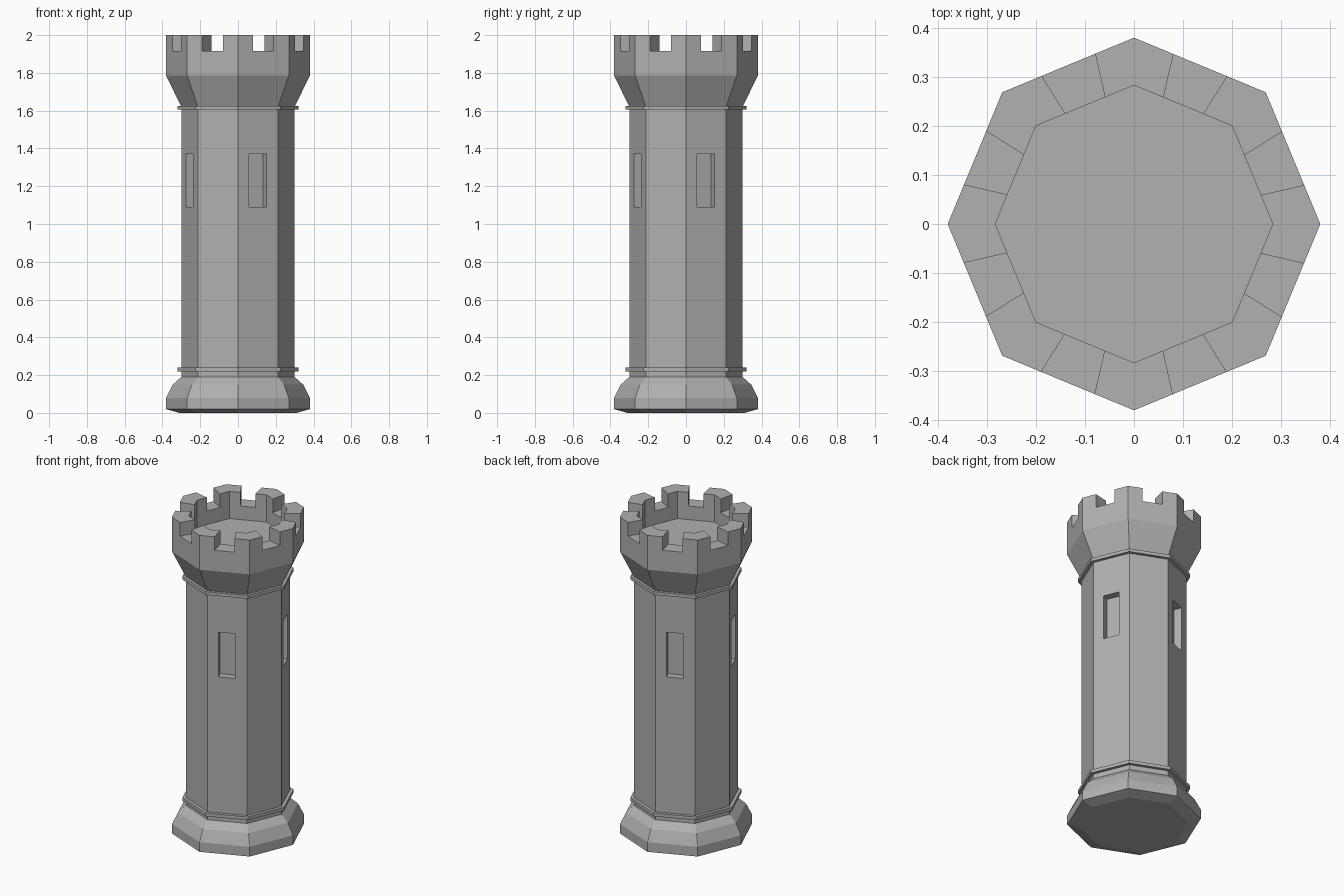
import bpy, bmesh, math
from mathutils import Vector, Matrix

if "Cube" in bpy.data.objects:
    bpy.data.objects.remove(bpy.data.objects["Cube"])

SIDES = 8
CORNERS = [Vector((math.cos(k * math.pi / 4), math.sin(k * math.pi / 4), 0)) for k in range(SIDES)]

stone = bpy.data.materials.new("dark_stone")
stone.diffuse_color = (0.44, 0.44, 0.44, 1)
stone.use_nodes = True
stone.node_tree.nodes["Principled BSDF"].inputs["Base Color"].default_value = stone.diffuse_color


def finish(bm, name):
    bmesh.ops.recalc_face_normals(bm, faces=bm.faces)
    mesh = bpy.data.meshes.new(name)
    bm.to_mesh(mesh)
    bm.free()
    mesh.materials.append(stone)
    ob = bpy.data.objects.new(name, mesh)
    bpy.context.collection.objects.link(ob)
    return ob


def lathe(bm, outline, profile, caps=False):
    """Sweep a unit outline through (radius, z) pairs; returns the rows of faces."""
    rings = [[bm.verts.new((p.x * r, p.y * r, z)) for p in outline] for r, z in profile]
    n = len(outline)
    rows = [[bm.faces.new((a[i], a[(i + 1) % n], b[(i + 1) % n], b[i])) for i in range(n)]
            for a, b in zip(rings, rings[1:])]
    if caps:
        bm.faces.new(rings[0][::-1])
        bm.faces.new(rings[-1])
    return rows


# Octagon outline with the notch edges marked on every side
outline = []
for k in range(SIDES):
    a, b = CORNERS[k], CORNERS[(k + 1) % SIDES]
    outline += [a, a.lerp(b, 0.295), a.lerp(b, 0.70)]

# Tower walls: foot, shaft, flared crown, ledge and sunken roof floor
profile = [(0.31, 0), (0.38, 0.02), (0.38, 0.08), (0.345, 0.15), (0.30, 0.19),
           (0.30, 1.62), (0.38, 1.785), (0.38, 1.915), (0.283, 1.915), (0.283, 1.83)]
bm = bmesh.new()
rows = lathe(bm, outline, profile, caps=True)
bmesh.ops.recalc_face_normals(bm, faces=bm.faces)

# Battlements: raise the ledge around each corner
merlons = [f for i, f in enumerate(rows[7]) if i % 3 != 1]
new = bmesh.ops.extrude_face_region(bm, geom=merlons)["geom"]
for v in new:
    if isinstance(v, bmesh.types.BMVert):
        v.co.z = 2.0
old = [f for f in merlons if f.is_valid]
if old:
    bmesh.ops.delete(bm, geom=old, context='FACES')
bmesh.ops.dissolve_limit(bm, angle_limit=0.01, verts=bm.verts, edges=bm.edges)
walls = finish(bm, "tower_walls")

# Window recesses on every second side
bm = bmesh.new()
apothem = 0.30 * math.cos(math.pi / 8)
for k in range(4):
    m = (Matrix.Rotation(math.radians(22.5 + 90 * k), 4, 'Z')
         @ Matrix.Translation((apothem, -0.002, 1.23))
         @ Matrix.Diagonal((0.09, 0.10, 0.28, 1)))
    bmesh.ops.create_cube(bm, size=1, matrix=m)
cutter = finish(bm, "window_cutter")
cutter.hide_render = True
cutter.hide_viewport = True
cutter.display_type = 'WIRE'
mod = walls.modifiers.new("windows", 'BOOLEAN')
mod.operation = 'DIFFERENCE'
mod.solver = 'EXACT'
mod.object = cutter

# Thin string courses around the shaft
for name, z in (("lower_band", 0.22), ("upper_band", 1.605)):
    bm = bmesh.new()
    lathe(bm, CORNERS, [(0.298, z), (0.32, z), (0.32, z + 0.02), (0.298, z + 0.02)])
    finish(bm, name)
